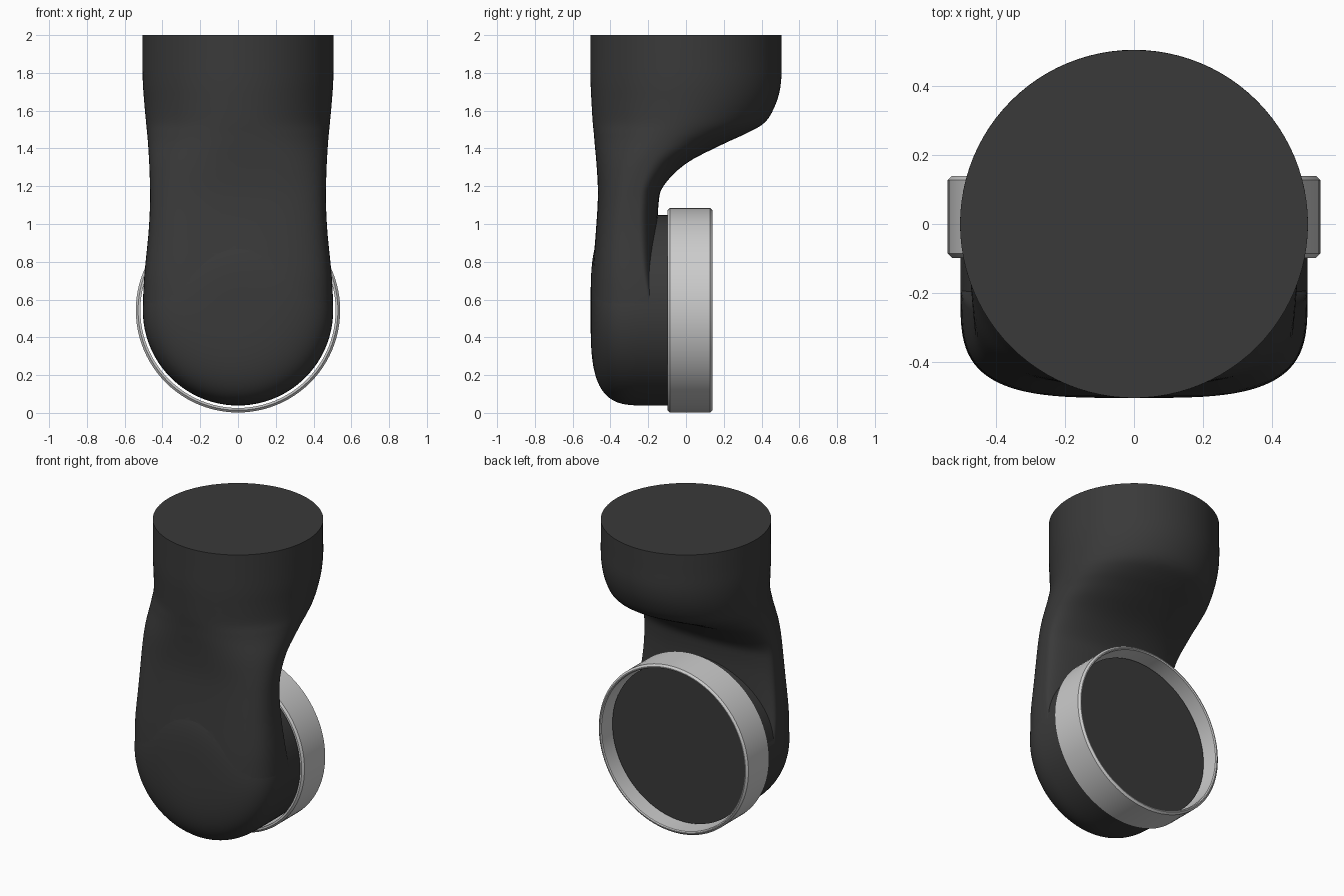
import bpy, bmesh, math

if "Cube" in bpy.data.objects:
    bpy.data.objects.remove(bpy.data.objects["Cube"])

ZC = 0.543      # height of the lower round joint axis
N = 96          # sides around every round part

dark = bpy.data.materials.new("dark_shell")
dark.diffuse_color = (0.042, 0.042, 0.042, 1)
dark.use_nodes = True
dark.node_tree.nodes["Principled BSDF"].inputs["Base Color"].default_value = dark.diffuse_color


def make_object(name, bm, angle=35):
    bmesh.ops.recalc_face_normals(bm, faces=bm.faces)
    me = bpy.data.meshes.new(name)
    bm.to_mesh(me)
    bm.free()
    ob = bpy.data.objects.new(name, me)
    bpy.context.collection.objects.link(ob)
    smooth(ob, angle)
    return ob


def smooth(ob, angle=35):
    bpy.ops.object.select_all(action='DESELECT')
    bpy.context.view_layer.objects.active = ob
    ob.select_set(True)
    bpy.ops.object.shade_smooth_by_angle(angle=math.radians(angle))


def loft(name, rings, closed=False):
    bm = bmesh.new()
    rows = [[bm.verts.new(p) for p in r] for r in rings]
    pairs = list(zip(rows, rows[1:])) + ([(rows[-1], rows[0])] if closed else [])
    for a, b in pairs:
        for i in range(N):
            j = (i + 1) % N
            bm.faces.new((a[i], a[j], b[j], b[i]))
    if not closed:
        bm.faces.new(rows[0])
        bm.faces.new(rows[-1])
    return make_object(name, bm)


def y_ring(r, y):
    return [(r * math.cos(2 * math.pi * i / N), y, ZC + r * math.sin(2 * math.pi * i / N))
            for i in range(N)]


def spow(v, n):
    return math.copysign(abs(v) ** (2 / n), v)


def section(z, yf, yb, yc, a, n):
    # rounded slice: boxy front half, softer rear half
    pts = []
    for i in range(N):
        t = 2 * math.pi * i / N
        c, s = math.cos(t), math.sin(t)
        m = n if s < 0 else min(n, 2.3)
        d = (yc - yf) if s < 0 else (yb - yc)
        pts.append((a * spow(c, m), yc + d * spow(s, m), z))
    return pts


def catmull(keys, steps):
    out = []
    for i in range(len(keys) - 1):
        k = [keys[max(i - 1, 0)], keys[i], keys[i + 1], keys[min(i + 2, len(keys) - 1)]]
        for s in range(steps):
            t = s / steps
            out.append([0.5 * (2 * b + (c - a) * t + (2 * a - 5 * b + 4 * c - d) * t * t
                               + (3 * b - a - 3 * c + d) * t ** 3) for a, b, c, d in zip(*k)])
    return out + [list(keys[-1])]


# neck: z, front y, rear y, widest y, half width, squareness
keys = [
    (2.00, -.505, .505, 0, .505, 2), (1.88, -.505, .505, 0, .505, 2),
    (1.75, -.505, .503, 0, .504, 2), (1.64, -.50, .477, -.01, .496, 2),
    (1.54, -.494, .42, -.04, .487, 2), (1.48, -.488, .32, -.08, .481, 2.1),
    (1.42, -.483, .19, -.13, .476, 2.2), (1.32, -.474, .0, -.20, .470, 2.5),
    (1.20, -.467, -.12, -.24, .466, 2.9), (1.10, -.468, -.146, -.25, .466, 3.2),
    (0.95, -.478, -.15, -.25, .474, 3.4), (0.75, -.494, -.15, -.23, .494, 3.5),
    (0.62, -.502, -.14, -.205, .502, 3.5), (0.54, -.504, -.13, -.20, .502, 3.5)]
body = loft("elbow_housing", [section(*k) for k in catmull(keys, 4)])

# lower round joint: domed front turned about the y axis
prof = []
for i in range(1, 25):
    t = math.pi / 2 * i / 24
    prof.append((.504 * spow(math.sin(t), 3.5), -.2 - .305 * spow(math.cos(t), 3.5)))
prof.append((.504, .04))
dome = loft("joint_dome", [y_ring(r, y) for r, y in prof])

# merge both into one shell
mod = body.modifiers.new("join", 'BOOLEAN')
mod.operation, mod.object, mod.solver = 'UNION', dome, 'EXACT'
bpy.context.view_layer.objects.active = body
bpy.ops.object.modifier_apply(modifier=mod.name)
bpy.data.objects.remove(dome)
smooth(body)
body.data.materials.clear()
body.data.materials.append(dark)

# open collar ring around the rear of the joint, with eased edges
b = 0.012
ring_prof = [(.517, -.098), (.541 - b, -.098), (.541, -.098 + b), (.541, .14 - b),
             (.541 - b, .14), (.517 + b / 2, .14), (.517, .14 - b / 2)]
loft("joint_collar", [y_ring(r, y) for r, y in ring_prof], closed=True)
